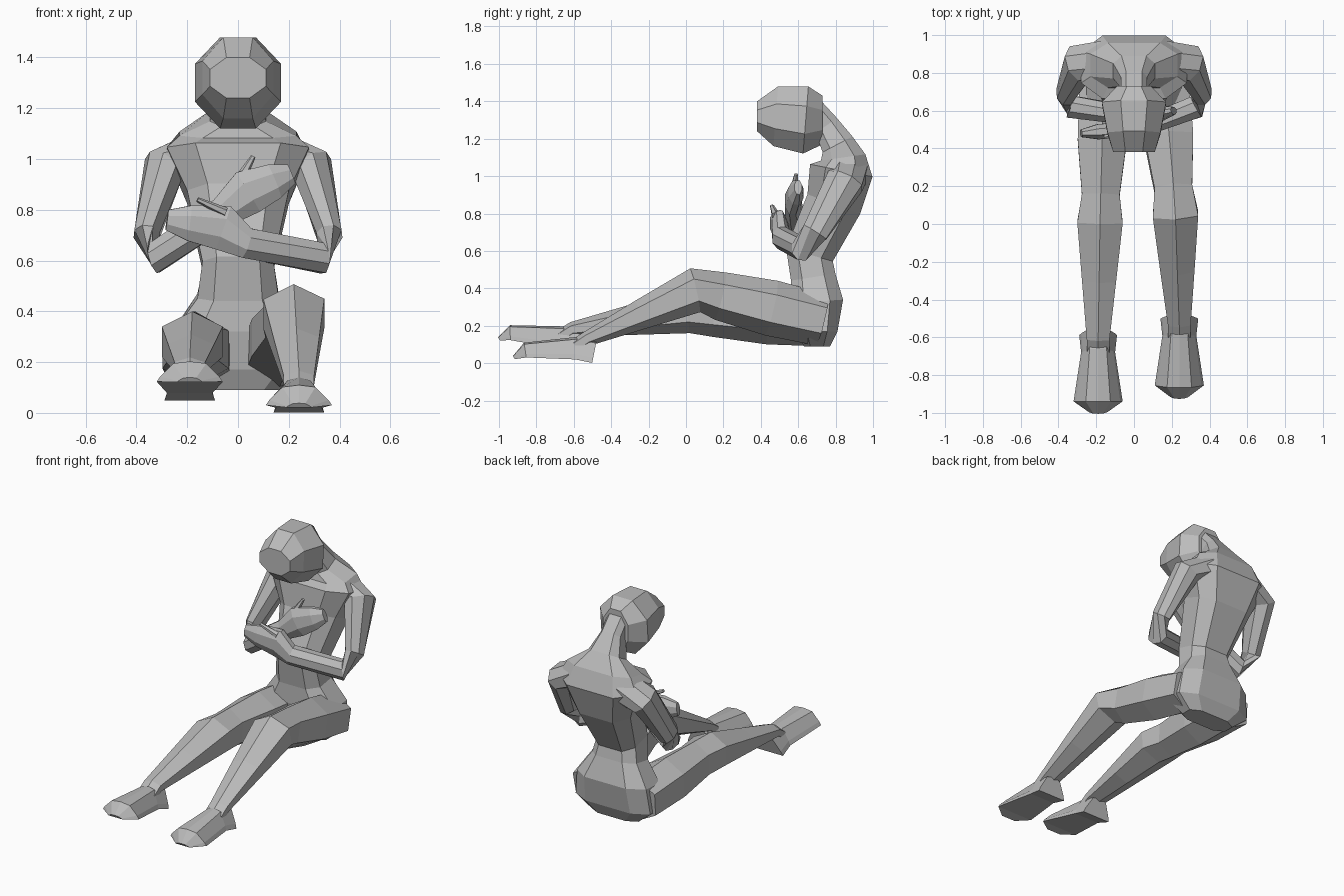
import bpy
import bmesh
from math import cos, sin, pi
from mathutils import Vector

default_cube = bpy.data.objects.get("Cube")
if default_cube:
    bpy.data.objects.remove(default_cube, do_unlink=True)

# Single clay colour
clay = bpy.data.materials.new("grey_clay")
clay.use_nodes = True
grey = (.5, .5, .5, 1)
clay.diffuse_color = grey
clay.node_tree.nodes["Principled BSDF"].inputs["Base Color"].default_value = grey

SIDEWAYS = Vector((1, 0, 0))
FORE_AFT = Vector((0, 1, 0))


def polygon(sides, start):
    """Regular outline stretched to fill the unit square."""
    angles = [start + 2 * pi * i / sides for i in range(sides)]
    wide = max(abs(cos(angle)) for angle in angles)
    tall = max(abs(sin(angle)) for angle in angles)
    return [(cos(angle) / wide, sin(angle) / tall) for angle in angles]


OCTAGON = polygon(8, pi / 8)
HEXAGON = polygon(6, 0)
BARREL = [(1, .6), (.5, 1), (-.5, 1), (-1, .6), (-1, -.6), (-.5, -1), (.5, -1), (1, -.6)]
ARCH = [(-1, 1), (-.5, .9), (.8, .5), (1, 0), (.8, -.5), (-.5, -.9), (-1, -1)]


def loft(name, outline, axis, path, heights, widths):
    """Sweep an outline along a path; widths are measured along the axis."""
    bm = bmesh.new()
    path = [Vector(point) for point in path]
    loops = []
    for i, centre in enumerate(path):
        ahead = path[min(i + 1, len(path) - 1)]
        behind = path[max(i - 1, 0)]
        tangent = (ahead - behind).normalized()
        across = tangent.cross(axis).normalized() * heights[i]
        along = across.cross(tangent).normalized() * widths[i]
        loops.append([bm.verts.new(centre + across * u + along * v)
                      for u, v in outline])
    for near, far in zip(loops, loops[1:]):
        for i in range(len(outline)):
            bm.faces.new((near[i - 1], near[i], far[i], far[i - 1]))
    bm.faces.new(loops[0])
    bm.faces.new(loops[-1])
    bmesh.ops.recalc_face_normals(bm, faces=bm.faces)
    mesh = bpy.data.meshes.new(name)
    bm.to_mesh(mesh)
    bm.free()
    mesh.materials.append(clay)
    bpy.context.collection.objects.link(bpy.data.objects.new(name, mesh))


def build_leg(side, hip, knee, ankle):
    """Thigh and calf lie between the joints; the shin runs on into the foot."""
    hip, knee, ankle = Vector(hip), Vector(knee), Vector(ankle)
    path = [hip, hip.lerp(knee, .4), hip.lerp(knee, .8), knee,
            knee.lerp(ankle, .5), ankle, ankle + Vector((0, -.06, -.04))]
    loft(side + "_leg", HEXAGON, SIDEWAYS, path,
         heights=(.14, .15, .13, .12, .08, .04, .04),
         widths=(.13, .13, .1, .12, .09, .06, .06))


def build_foot(side, ankle, pitch):
    """Heel, instep, ball and toe, placed forward of and below the ankle."""
    ankle = Vector(ankle)
    steps = ((-.04, .07), (.06, .05), (.33, .06), (.39, .1))
    path = [ankle + Vector((0, -forward, forward * pitch - drop))
            for forward, drop in steps]
    loft(side + "_foot", ARCH, SIDEWAYS, path,
         heights=(.06, .06, .04, .01), widths=(.1, .09, .13, .05))


def build_arm(side, sign, wrist, palm, fingertips):
    """Mirrored shoulder and elbow, then a forearm folded over the chest."""
    knuckles = Vector(palm).lerp(Vector(fingertips), .6)
    path = [(sign * .15, .87, 1.02), (sign * .29, .85, .97),
            (sign * .36, .69, .7), (sign * .33, .62, .61),
            wrist, palm, knuckles, fingertips]
    loft(side + "_arm", OCTAGON, FORE_AFT, path,
         heights=(.09, .08, .05, .06, .06, .09, .07, .04),
         widths=(.1, .1, .07, .06, .05, .04, .04, .02))


def build_thumb(side, root, tip):
    loft(side + "_thumb", HEXAGON, FORE_AFT, (root, tip), (.02, .01), (.02, .01))


# Torso: seat, hips, waist, belly, ribs, chest, shoulders, then the bent neck
spine = ((.7, .09), (.7, .17), (.7, .33), (.68, .46), (.66, .58), (.79, .85),
         (.83, 1.03), (.84, 1.1), (.81, 1.17), (.75, 1.27), (.68, 1.36))
loft("torso", BARREL, SIDEWAYS, [(0, y, z) for y, z in spine],
     heights=(.07, .11, .14, .12, .13, .15, .17, .12, .09, .07, .06),
     widths=(.17, .27, .25, .16, .14, .2, .28, .23, .11, .07, .07))

# Bowed head, from the face to the back of the skull
skull = ((.38, 1.32), (.48, 1.32), (.64, 1.3), (.73, 1.3))
loft("head", OCTAGON, SIDEWAYS, [(0, y, z) for y, z in skull],
     heights=(.08, .16, .18, .13), widths=(.11, .14, .17, .09))

# Outstretched legs, the left knee raised and the right foot lifted
left_ankle = (.24, -.53, .13)
right_ankle = (-.19, -.61, .18)
build_leg("left", (.16, .73, .23), (.22, .05, .39), left_ankle)
build_leg("right", (-.16, .73, .23), (-.18, .01, .28), right_ankle)
build_foot("left", left_ankle, 0)
build_foot("right", right_ankle, .13)

# Crossed arms, the left in front
build_arm("left", 1, (.03, .51, .67), (-.06, .5, .73), (-.28, .48, .76))
build_arm("right", -1, (-.06, .58, .79), (.04, .57, .87), (.21, .6, .94))
build_thumb("left", (-.05, .48, .79), (-.16, .46, .84))
build_thumb("right", (.02, .58, .94), (.06, .59, 1.01))
